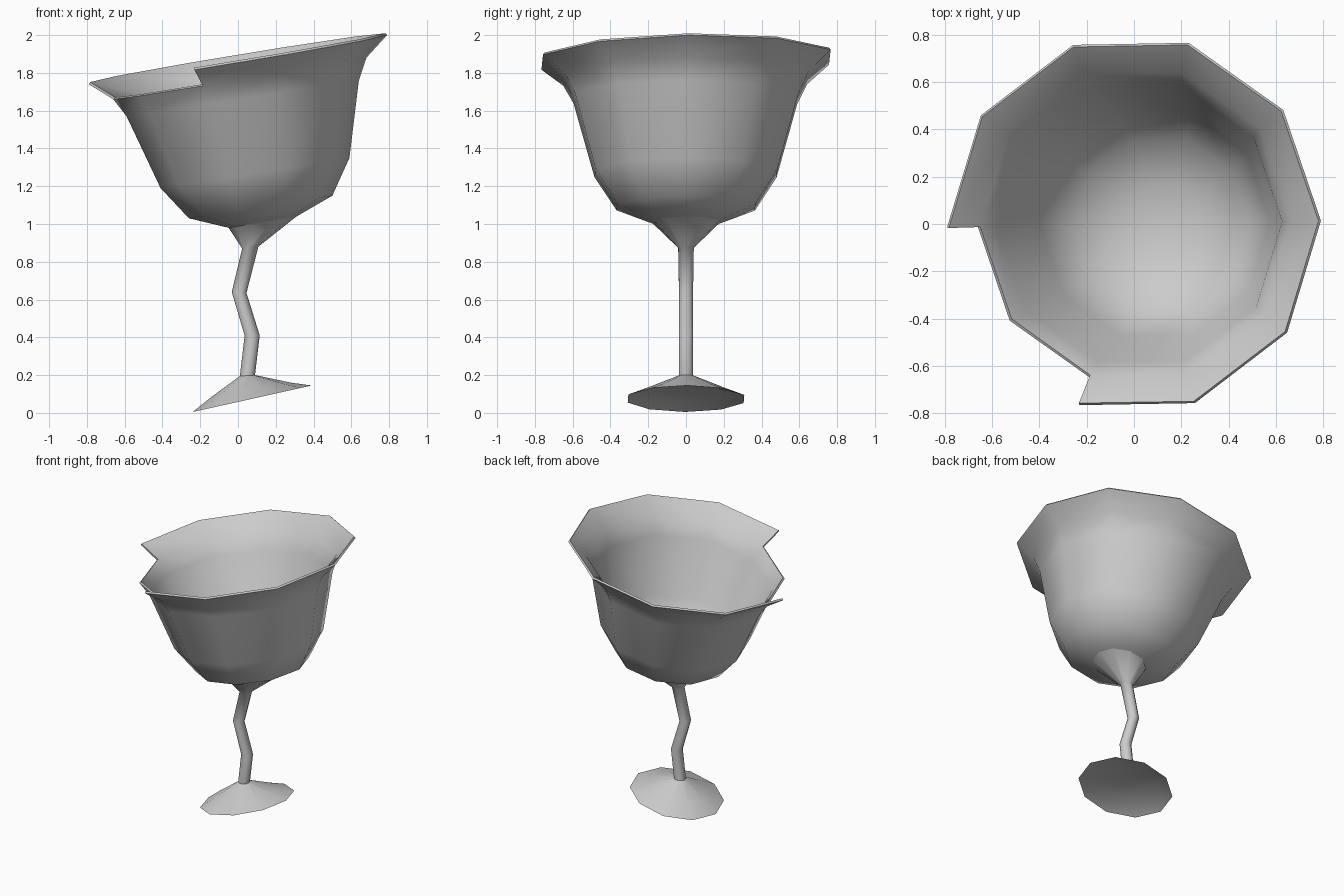
import bpy, bmesh, math

if "Cube" in bpy.data.objects:
    bpy.data.objects.remove(bpy.data.objects["Cube"])

SIDES = 10


def ring(bm, xl, zl, xr, zr, y_slope=0.0):
    """Tilted ten-sided ring given by its left and right ends in the front view."""
    cx, cz, dx, dz = (xl + xr) / 2, (zl + zr) / 2, (xr - xl) / 2, (zr - zl) / 2
    r = math.hypot(dx, dz)
    verts = []
    for k in range(SIDES):
        a = math.tau * k / SIDES + math.radians(1.0)
        y = r * math.sin(a)
        verts.append(bm.verts.new((cx + dx * math.cos(a), y,
                                   cz + dz * math.cos(a) + y_slope * y)))
    return verts


def build(name, rings, start=None, missing=(), thickness=0.0):
    """Skin rings from bottom to top; start is an optional closing centre point."""
    bm = bmesh.new()
    loops = [ring(bm, *r) for r in rings]
    if start:
        c = bm.verts.new(start)
        for k in range(SIDES):
            bm.faces.new((c, loops[0][(k + 1) % SIDES], loops[0][k]))
    for i, (a, b) in enumerate(zip(loops, loops[1:])):
        for k in range(SIDES):
            n = (k + 1) % SIDES
            if (i, k) not in missing:
                bm.faces.new((a[k], a[n], b[n], b[k]))
    # drop the vertex left over in the broken-off piece
    bmesh.ops.delete(bm, geom=[v for v in bm.verts if not v.link_faces], context='VERTS')
    mesh = bpy.data.meshes.new(name)
    bm.to_mesh(mesh)
    bm.free()
    obj = bpy.data.objects.new(name, mesh)
    bpy.context.collection.objects.link(obj)
    bpy.ops.object.select_all(action='DESELECT')
    obj.select_set(True)
    bpy.context.view_layer.objects.active = obj
    if thickness:
        mod = obj.modifiers.new("wall", 'SOLIDIFY')
        mod.thickness = thickness
        mod.offset = -1
        bpy.ops.object.modifier_apply(modifier=mod.name)
    bpy.ops.object.shade_smooth_by_angle(angle=math.radians(50))
    return obj


# tilted foot with a hollow underside
build("foot", [
    (-0.17, 0.055, 0.30, 0.143),
    (-0.24, 0.005, 0.39, 0.145),
    (-0.14, 0.085, 0.28, 0.160),
    (0.01, 0.195, 0.09, 0.20),
], start=(0.065, 0, 0.10))

# crooked stem flaring into the bowl
build("stem", [
    (0.01, 0.195, 0.09, 0.20),
    (0.035, 0.41, 0.115, 0.41),
    (-0.033, 0.64, 0.045, 0.635),
    (0.022, 0.87, 0.108, 0.88),
    (-0.05, 0.98, 0.31, 1.04),
])

# bowl with two broken-off rim panels
build("bowl", [
    (-0.05, 0.98, 0.31, 1.04),
    (-0.26, 1.03, 0.50, 1.15),
    (-0.41, 1.19, 0.59, 1.35),
    (-0.59, 1.57, 0.64, 1.76),
    (-0.66, 1.66, 0.68, 1.88, 0.01),
    (-0.79, 1.74, 0.79, 2.00, 0.02),
], start=(0.13, 0, 0.99), missing={(4, 5), (4, 6)}, thickness=0.014)
